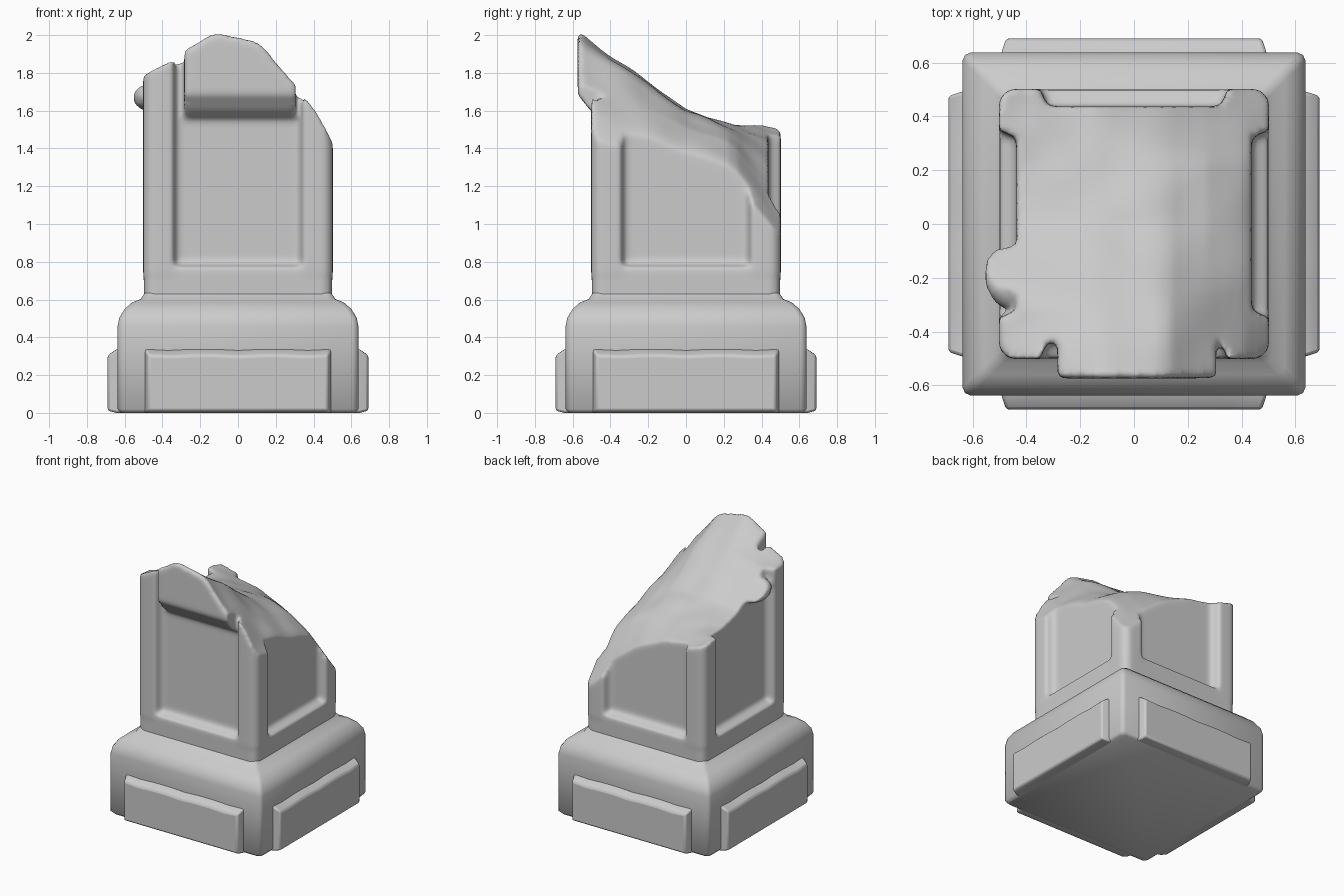
import bpy, bmesh, math
from mathutils import Vector, Matrix, noise

if "Cube" in bpy.data.objects:
    bpy.data.objects.remove(bpy.data.objects["Cube"])


def finish(bm, name):
    bmesh.ops.recalc_face_normals(bm, faces=bm.faces)
    me = bpy.data.meshes.new(name)
    bm.to_mesh(me)
    bm.free()
    ob = bpy.data.objects.new(name, me)
    bpy.context.collection.objects.link(ob)
    return ob


def loft(bm, rings):
    """Closed solid through rings of equal point count."""
    vs = [[bm.verts.new(p) for p in r] for r in rings]
    n = len(rings[0])
    for a, b in zip(vs, vs[1:]):
        for i in range(n):
            j = (i + 1) % n
            bm.faces.new((a[i], a[j], b[j], b[i]))
    bm.faces.new(vs[0][::-1])
    bm.faces.new(vs[-1])


def square(h, z, c=0.03):
    """Square ring with clipped corners."""
    pts = []
    for k in range(4):
        r = Matrix.Rotation(k * math.pi / 2, 3, 'Z')
        pts += [r @ Vector(p) for p in ((-h, -h + c, z), (-h + c * .3, -h + c * .3, z), (-h + c, -h, z))]
    return pts


def shade(ob, angle):
    bpy.ops.object.select_all(action='DESELECT')
    ob.select_set(True)
    bpy.context.view_layer.objects.active = ob
    bpy.ops.object.shade_smooth_by_angle(angle=math.radians(angle))


# Plinth with rounded shoulder
bm = bmesh.new()
loft(bm, [square(h, z) for h, z in (
    (.62, 0), (.637, .02), (.637, .46), (.628, .505), (.60, .55),
    (.56, .585), (.515, .603), (.497, .63), (.47, .65))])
shade(finish(bm, "plinth"), 50)

# Raised slabs on the four plinth sides
for k, side in enumerate(("front", "right", "back", "left")):
    bm = bmesh.new()
    rings = []
    for y, w, zb, zt in ((-.60, .50, 0, .345), (-.645, .49, 0, .335), (-.69, .475, .012, .305)):
        ring = []
        for i in range(9):
            x = w * (1 - i / 4)
            ring.append((x, y, zt - (.006 if i % 3 == 1 else 0)))
        ring += [(-w, y, zb), (w, y, zb)]
        rings.append(ring)
    loft(bm, rings)
    bm.transform(Matrix.Rotation(k * math.pi / 2, 4, 'Z'))
    slab = finish(bm, side + "_slab")
    bev = slab.modifiers.new("soft", 'BEVEL')
    bev.width, bev.segments = .012, 2
    shade(slab, 45)

# Column shaft: lower band, then corner posts with recessed panels
bm = bmesh.new()
loft(bm, [square(h, z, .05) for h, z in ((.49, .5), (.497, .6), (.5, .768), (.447, .79), (.42, .81))])
plan = []
for k in range(4):
    r = Matrix.Rotation(k * math.pi / 2, 3, 'Z')
    plan += [r @ Vector((x, y, 0)) for x, y in (
        (-.502, -.455), (-.485, -.485), (-.455, -.502), (-.345, -.502),
        (-.325, -.437), (.325, -.437), (.345, -.502))]
loft(bm, [[p + Vector((0, 0, z)) for p in plan] for z in (.73, 2.3)])

# Remaining piece of the cornice on the front
prof = ((-.40, 1.55), (-.46, 1.565), (-.51, 1.605), (-.573, 1.685), (-.575, 2.25), (-.40, 2.25))
loft(bm, [[(x, y, z) for y, z in prof] for x in (-.285, .305)])

# Chip left over on the left side
bmesh.ops.create_icosphere(bm, subdivisions=2, radius=1, matrix=Matrix.Translation(
    (-.455, -.18, 1.675)) @ Matrix.Diagonal((.105, .145, .085, 1)))
column = finish(bm, "broken_column")

# Height of the fracture surface
XS = (-.5, -.12, .12, .27, .4, .5)
YS = (-.57, -.3, 0, .25, .5)
H = ((1.80, 2.02, 1.98, 1.79, 1.63, 1.44),
     (1.78, 1.83, 1.80, 1.66, 1.53, 1.41),
     (1.58, 1.61, 1.59, 1.52, 1.43, 1.31),
     (1.53, 1.53, 1.48, 1.42, 1.34, 1.23),
     (1.51, 1.40, 1.26, 1.14, 1.02, .93))


def locate(v, knots):
    v = min(max(v, knots[0]), knots[-1])
    for i in range(len(knots) - 1):
        if v <= knots[i + 1]:
            return i, (v - knots[i]) / (knots[i + 1] - knots[i])


def height(x, y):
    i, u = locate(x, XS)
    j, v = locate(y, YS)
    lo = H[j][i] * (1 - u) + H[j][i + 1] * u
    hi = H[j + 1][i] * (1 - u) + H[j + 1][i + 1] * u
    return lo * (1 - v) + hi * v + .022 * noise.noise((x * 5, y * 5, 3.3))


# Fracture volume that trims the column
bm = bmesh.new()
bmesh.ops.create_grid(bm, x_segments=34, y_segments=34, size=.77)
for v in bm.verts:
    v.co.z = height(v.co.x, v.co.y)
low = bmesh.ops.extrude_face_region(bm, geom=bm.faces[:], use_keep_orig=True)
for v in low["geom"]:
    if isinstance(v, bmesh.types.BMVert):
        v.co.z = .3
cutter = finish(bm, "fracture_cutter")
cutter.hide_render = True
cutter.hide_set(True)

# Trim, then soften to worn stone
cut = column.modifiers.new("fracture", 'BOOLEAN')
cut.operation, cut.solver, cut.object, cut.use_self = 'INTERSECT', 'EXACT', cutter, True
rem = column.modifiers.new("stone", 'REMESH')
rem.mode, rem.voxel_size, rem.use_smooth_shade = 'VOXEL', .016, True
smo = column.modifiers.new("wear", 'SMOOTH')
smo.factor, smo.iterations = .5, 5
